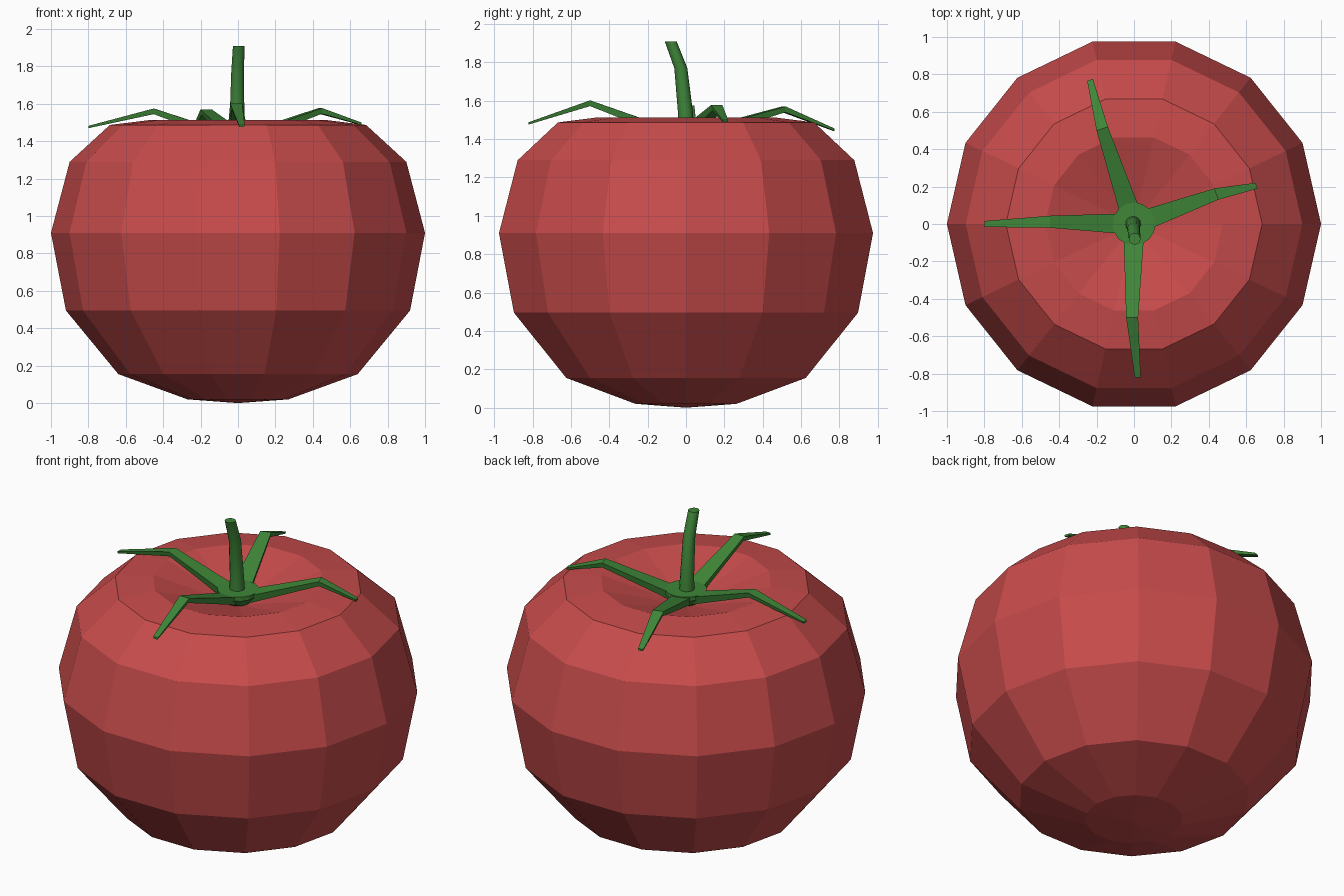
import bpy, bmesh, math
from mathutils import Vector

if "Cube" in bpy.data.objects:
    bpy.data.objects.remove(bpy.data.objects["Cube"])


def material(name, rgb):
    m = bpy.data.materials.new(name)
    m.diffuse_color = (*rgb, 1)
    m.use_nodes = True
    m.node_tree.nodes["Principled BSDF"].inputs["Base Color"].default_value = m.diffuse_color
    return m


RED = material("red_skin", (0.57, 0.07, 0.07))
GREEN = material("green_stalk", (0.05, 0.24, 0.04))


def finish(name, bm, mat):
    bmesh.ops.recalc_face_normals(bm, faces=bm.faces)
    me = bpy.data.meshes.new(name)
    bm.to_mesh(me)
    bm.free()
    me.materials.append(mat)
    ob = bpy.data.objects.new(name, me)
    bpy.context.collection.objects.link(ob)
    return ob


def skin(bm, rings, cap=True):
    """Bridge successive closed rings of points, optionally capping the ends."""
    vs = [[bm.verts.new(p) for p in r] for r in rings]
    n = len(vs[0])
    for a, b in zip(vs, vs[1:]):
        for i in range(n):
            j = (i + 1) % n
            bm.faces.new((a[i], a[j], b[j], b[i]))
    if cap:
        bm.faces.new(vs[0])
        bm.faces.new(vs[-1])
    return vs


def circle(r, z, n, x=0, y=0):
    return [(x + r * math.cos(2 * math.pi * i / n),
             y + r * math.sin(2 * math.pi * i / n), z) for i in range(n)]


# Fruit body: 14-sided lathe with a sunken top
profile = [(0.27, 0.02), (0.64, 0.155), (0.92, 0.495), (1.0, 0.91),
           (0.90, 1.29), (0.685, 1.487), (0.475, 1.513)]
bm = bmesh.new()
rings = skin(bm, [circle(r, z, 14) for r, z in profile], cap=False)
for ring, z in ((rings[0], 0.0), (rings[-1], 1.365)):
    pole = bm.verts.new((0, 0, z))
    for i in range(14):
        bm.faces.new((ring[i], ring[(i + 1) % 14], pole))
finish("fruit_body", bm, RED)

# Calyx disc under the stem
bm = bmesh.new()
skin(bm, [circle(0.07, 1.39, 16), circle(0.115, 1.44, 16), circle(0.115, 1.465, 16)])
finish("calyx_disc", bm, GREEN)

# Bent stem
bm = bmesh.new()
stem = [(-0.005, 0.0, 1.44, 0.043), (-0.005, -0.003, 1.54, 0.039),
        (-0.002, -0.027, 1.77, 0.034), (0.004, -0.08, 1.91, 0.031)]
skin(bm, [circle(r, z, 12, x, y) for x, y, z, r in stem])
ob = finish("stem", bm, GREEN)
for p in ob.data.polygons:
    p.use_smooth = len(p.vertices) == 4


# Sepals: tapered strips that rise to a bend and droop to the tip
def sepal(name, peak, tip):
    peak, tip = Vector(peak), Vector(tip)
    out = Vector((peak.x, peak.y, 0)).normalized()
    root = out * 0.05 + Vector((0, 0, 1.445))
    rings = []
    for p, w, t in ((root, 0.055, 0.05), (peak, 0.032, 0.03), (tip, 0.016, 0.012)):
        side = Vector((-out.y, out.x, 0)) * w
        down = Vector((0, 0, -t))
        rings.append([p + side, p - side, p - side * 0.8 + down, p + side * 0.8 + down])
    bm = bmesh.new()
    skin(bm, rings)
    finish(name, bm, GREEN)


sepal("sepal_left", (-0.45, 0.012, 1.575), (-0.80, 0.0, 1.482))
sepal("sepal_right", (0.44, 0.16, 1.577), (0.655, 0.205, 1.50))
sepal("sepal_back", (-0.17, 0.51, 1.57), (-0.235, 0.77, 1.455))
sepal("sepal_front", (-0.01, -0.50, 1.602), (0.02, -0.82, 1.488))
